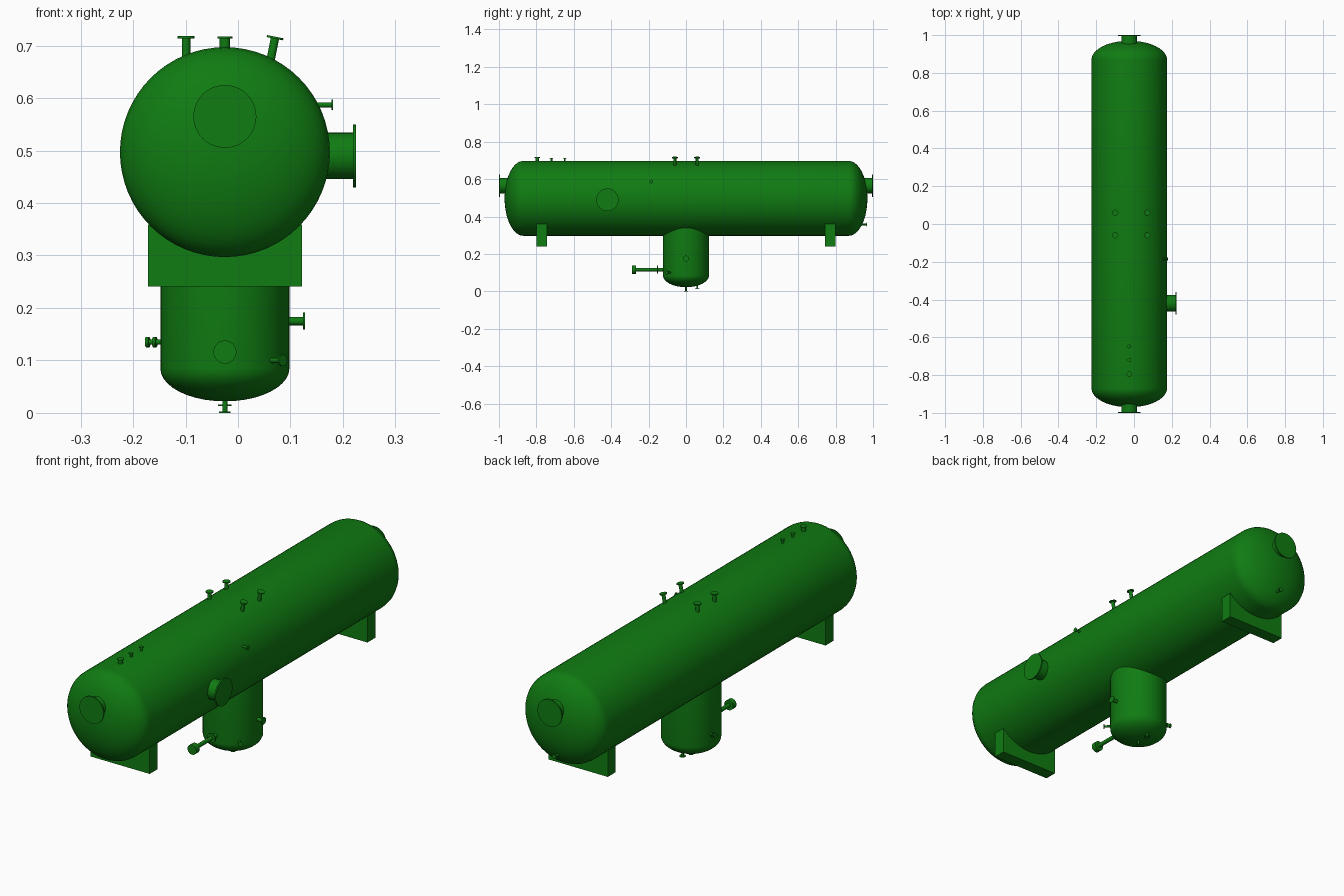
import bpy, bmesh, math
from mathutils import Vector

cube = bpy.data.objects.get("Cube")
if cube:
    bpy.data.objects.remove(cube)

green = bpy.data.materials.new("green paint")
green.use_nodes = True
COLOUR = (0.005, 0.2, 0.006, 1)
green.diffuse_color = COLOUR
green.node_tree.nodes["Principled BSDF"].inputs["Base Color"].default_value = COLOUR

CX = -0.025   # vessel centre line
CZ = 0.497
R = 0.2       # shell radius
BOOT_R = 0.123


def finish(name, bm, smooth=True):
    bmesh.ops.recalc_face_normals(bm, faces=bm.faces)
    mesh = bpy.data.meshes.new(name)
    bm.to_mesh(mesh)
    bm.free()
    mesh.materials.append(green)
    obj = bpy.data.objects.new(name, mesh)
    bpy.context.collection.objects.link(obj)
    if smooth:
        bpy.ops.object.select_all(action='DESELECT')
        obj.select_set(True)
        bpy.context.view_layer.objects.active = obj
        bpy.ops.object.shade_smooth_by_angle(angle=math.radians(35))
    return obj


def lathe(name, profile, base, direction, sides):
    """Turn a (radius, distance) profile around an axis from base along direction."""
    bm = bmesh.new()
    verts = [bm.verts.new((r, 0, d)) for r, d in profile]
    edges = [bm.edges.new(pair) for pair in zip(verts, verts[1:])]
    bmesh.ops.spin(bm, geom=verts + edges, cent=(0, 0, 0), axis=(0, 0, 1),
                   angle=math.tau, steps=sides)
    bmesh.ops.remove_doubles(bm, verts=bm.verts, dist=1e-5)
    turn = Vector((0, 0, 1)).rotation_difference(Vector(direction).normalized())
    for v in bm.verts:
        v.co = turn @ v.co + Vector(base)
    return finish(name, bm)


def dome(radius, depth, start, sign, steps=10):
    """Elliptical head profile from its rim to its tip."""
    angles = [i / steps * math.pi / 2 for i in range(steps + 1)]
    return [(radius * max(math.cos(a), 0), start + sign * depth * math.sin(a)) for a in angles]


def nozzle(name, tip, direction, length, pipe, flange, thick=0.005, extra=(), sides=24):
    """Pipe ending in a flange at tip; extra flanges sit at distances back from it."""
    axis = Vector(direction).normalized()
    profile = [(0, 0), (pipe, 0)]
    for back in sorted(extra, reverse=True):
        d = length - back
        profile += [(pipe, d - thick), (flange, d - thick), (flange, d), (pipe, d)]
    profile += [(pipe, length - thick), (flange, length - thick), (flange, length), (0, length)]
    return lathe(name, profile, Vector(tip) - axis * length, axis, sides)


# Main shell with elliptical heads
lathe("main_shell", dome(R, 0.1, -0.87, -1)[::-1] + dome(R, 0.1, 0.87, 1),
      (CX, 0, CZ), (0, 1, 0), 64)

# Boot under the shell
lathe("boot", dome(BOOT_R, 0.063, 0.085, -1)[::-1] + [(BOOT_R, 0.36), (0, 0.36)],
      (CX, 0, 0), (0, 0, 1), 48)

# Saddle supports
for name, y in (("front_saddle", -0.77), ("back_saddle", 0.77)):
    bm = bmesh.new()
    bmesh.ops.create_cube(bm, size=1)
    for v in bm.verts:
        v.co = Vector((v.co.x * 0.293 + CX, v.co.y * 0.056 + y, v.co.z * 0.118 + 0.3))
    finish(name, bm, smooth=False)

# End nozzles
for name, s in (("front_end_nozzle", -1), ("back_end_nozzle", 1)):
    nozzle(name, (CX, s, 0.565), (0, s, 0), 0.08, 0.042, 0.06, 0.006, sides=40)
nozzle("back_drain_nozzle", (CX, 0.968, 0.357), (0, 1, 0), 0.04, 0.005, 0.01, 0.004)

# Side nozzles on the shell
nozzle("side_manway", (0.225, -0.42, 0.49), (1, 0, 0), 0.08, 0.044, 0.06, 0.006, sides=40)
nozzle("side_gauge_nozzle", (0.181, -0.185, 0.587), (1, 0, 0), 0.05, 0.005, 0.01, 0.003)

# Top nozzles
for side, y in (("front", -0.06), ("back", 0.06)):
    nozzle("top_right_nozzle_" + side, (-0.099, y, 0.718), (0, 0, 1), 0.055, 0.008, 0.016, 0.004)
    nozzle("top_left_nozzle_" + side, (0.071, y, 0.717), (0.2, 0, 1), 0.055, 0.008, 0.016, 0.004)
nozzle("top_vent_large", (CX, -0.795, 0.717), (0, 0, 1), 0.03, 0.010, 0.0145, 0.003)
for i, y in enumerate((-0.72, -0.648)):
    nozzle("top_vent_small_" + str(i + 1), (CX, y, 0.714), (0, 0, 1), 0.03, 0.005, 0.01, 0.003)

# Boot nozzles
nozzle("boot_left_nozzle", (0.128, 0, 0.175), (1, 0, 0), 0.05, 0.008, 0.016, 0.004)
nozzle("boot_right_nozzle", (-0.175, 0.04, 0.135), (-1, 0.27, 0), 0.05, 0.005, 0.01, 0.006,
       extra=(0.014,))
nozzle("boot_corner_nozzle", (0.086, -0.105, 0.1), (1, -0.95, 0), 0.05, 0.005, 0.011, 0.004)
nozzle("boot_bottom_drain", (CX, 0, 0), (0, 0, -1), 0.04, 0.005, 0.011, 0.003)
nozzle("boot_bottom_side_drain", (CX, 0.06, 0.013), (0, 0, -1), 0.035, 0.005, 0.013, 0.003)

# Long outlet pipe with a mid flange and a heavy end cap
nozzle("outlet_pipe", (CX, -0.29, 0.116), (0, -1, 0), 0.19, 0.009, 0.022, 0.024)
nozzle("outlet_mid_flange", (CX, -0.155, 0.116), (0, -1, 0), 0.02, 0.009, 0.021, 0.005)
